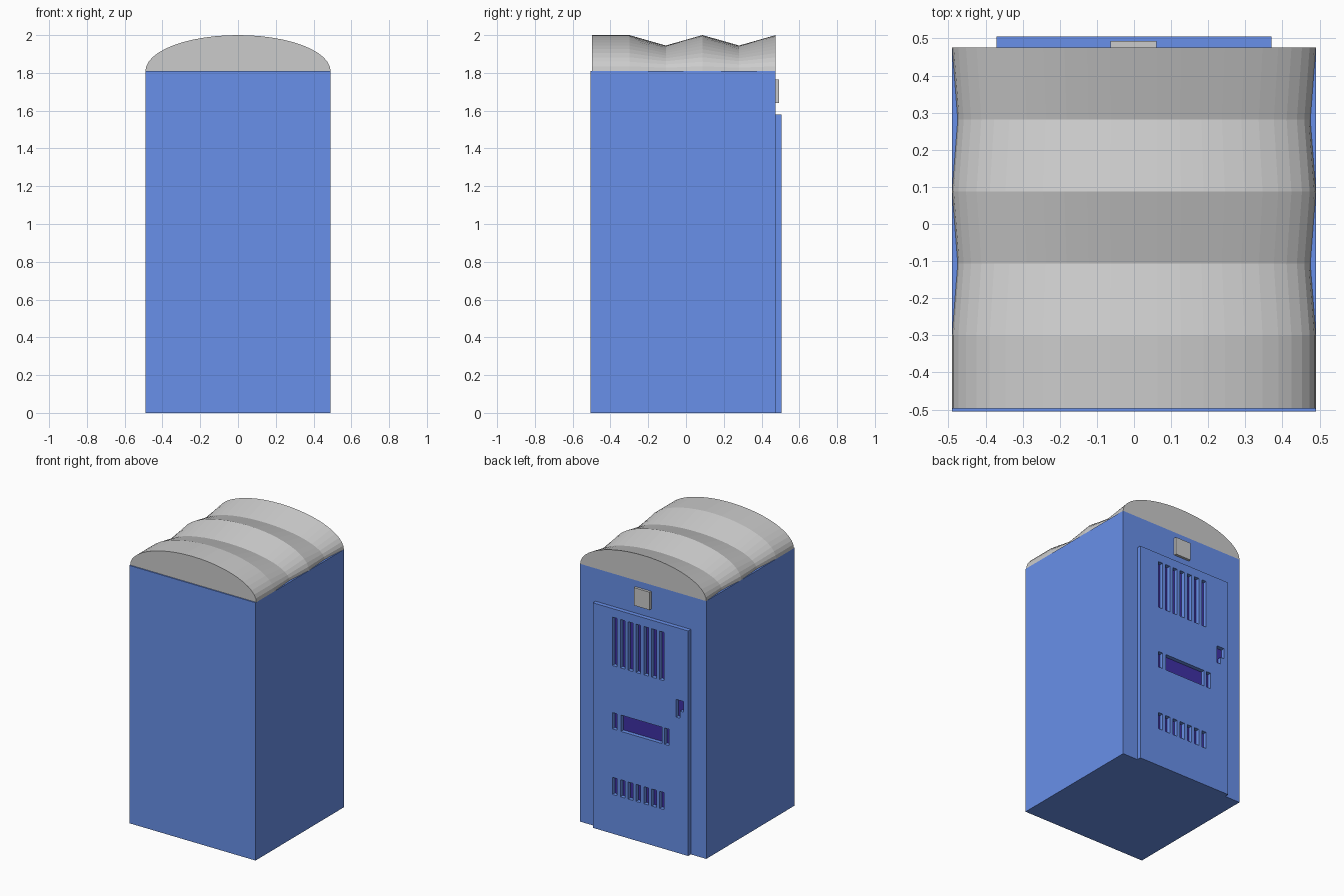
import bpy, bmesh, math

if "Cube" in bpy.data.objects:
    bpy.data.objects.remove(bpy.data.objects["Cube"])


def material(name, rgb):
    m = bpy.data.materials.new(name)
    m.diffuse_color = (*rgb, 1)
    m.use_nodes = True
    m.node_tree.nodes["Principled BSDF"].inputs["Base Color"].default_value = m.diffuse_color
    return m


BLUE = material("blue_plastic", (0.14, 0.28, 0.82))
DARK = material("dark_recess", (0.05, 0.03, 0.38))


def finish(name, bm, mat=None):
    bmesh.ops.recalc_face_normals(bm, faces=bm.faces)
    me = bpy.data.meshes.new(name)
    bm.to_mesh(me)
    bm.free()
    ob = bpy.data.objects.new(name, me)
    bpy.context.collection.objects.link(ob)
    if mat:
        me.materials.append(mat)
    return ob


def prism(bm, outline, y0, y1):
    """Extrude an (x, z) outline from y0 to y1."""
    face = bm.faces.new([bm.verts.new((x, y0, z)) for x, z in outline])
    ext = bmesh.ops.extrude_face_region(bm, geom=[face])["geom"]
    verts = [g for g in ext if isinstance(g, bmesh.types.BMVert)]
    bmesh.ops.translate(bm, verts=verts, vec=(0, y1 - y0, 0))


def rect(x0, x1, z0, z1):
    return [(x0, z0), (x1, z0), (x1, z1), (x0, z1)]


def plate(name, outlines, y0, y1, mat=None):
    bm = bmesh.new()
    for o in outlines:
        prism(bm, o, y0, y1)
    return finish(name, bm, mat)


# Cabin and door
plate("cabin", [rect(-0.49, 0.49, 0, 1.81)], -0.505, 0.475, BLUE)
door = plate("door", [rect(-0.37, 0.37, 0, 1.58)], 0.47, 0.505, BLUE)

# Openings in the door: vent slots, middle window, latch
W = 0.018
openings = []
for i in range(7):
    cx = 0.20 - 0.061 * i
    openings.append(rect(cx - W, cx + W, 1.18, 1.52))
    openings.append(rect(cx - W, cx + W, 0.275, 0.395))
for cx in (0.20, -0.205):
    openings.append(rect(cx - W, cx + W, 0.735, 0.85))
openings.append(rect(-0.168, 0.152, 0.735, 0.85))
openings.append([(-0.277, 0.95), (-0.277, 1.075), (-0.336, 1.075),
                 (-0.336, 1.0), (-0.307, 1.0), (-0.307, 0.95)])

cutter = plate("opening_cutter", openings, 0.44, 0.54)
cutter.hide_render = True
mod = door.modifiers.new("openings", "BOOLEAN")
mod.operation = "DIFFERENCE"
mod.solver = "EXACT"
mod.object = cutter
bpy.context.view_layer.objects.active = door
bpy.ops.object.modifier_apply(modifier=mod.name)
bpy.data.objects.remove(cutter)

# Dark floors behind the openings
plate("opening_backs", openings, 0.471, 0.477, DARK)

# Plain sign plate above the door
plate("sign_plate", [rect(-0.063, 0.06, 1.64, 1.765)], 0.47, 0.493)

# Pleated arched roof: half ellipse sections lofted along y
N = 24
sections = [(-0.497, 0.49, 0.19), (-0.30, 0.49, 0.19), (-0.107, 0.475, 0.135),
            (0.087, 0.49, 0.19), (0.281, 0.475, 0.135), (0.475, 0.49, 0.19)]
bm = bmesh.new()
rings = []
for y, rx, rz in sections:
    rings.append([bm.verts.new((rx * math.cos(math.pi * i / N), y,
                                1.81 + rz * math.sin(math.pi * i / N)))
                  for i in range(N + 1)])
for a, b in zip(rings, rings[1:]):
    for i in range(N + 1):
        j = (i + 1) % (N + 1)
        bm.faces.new((a[i], a[j], b[j], b[i]))
bm.faces.new(rings[0])
bm.faces.new(rings[-1])
finish("roof", bm)
